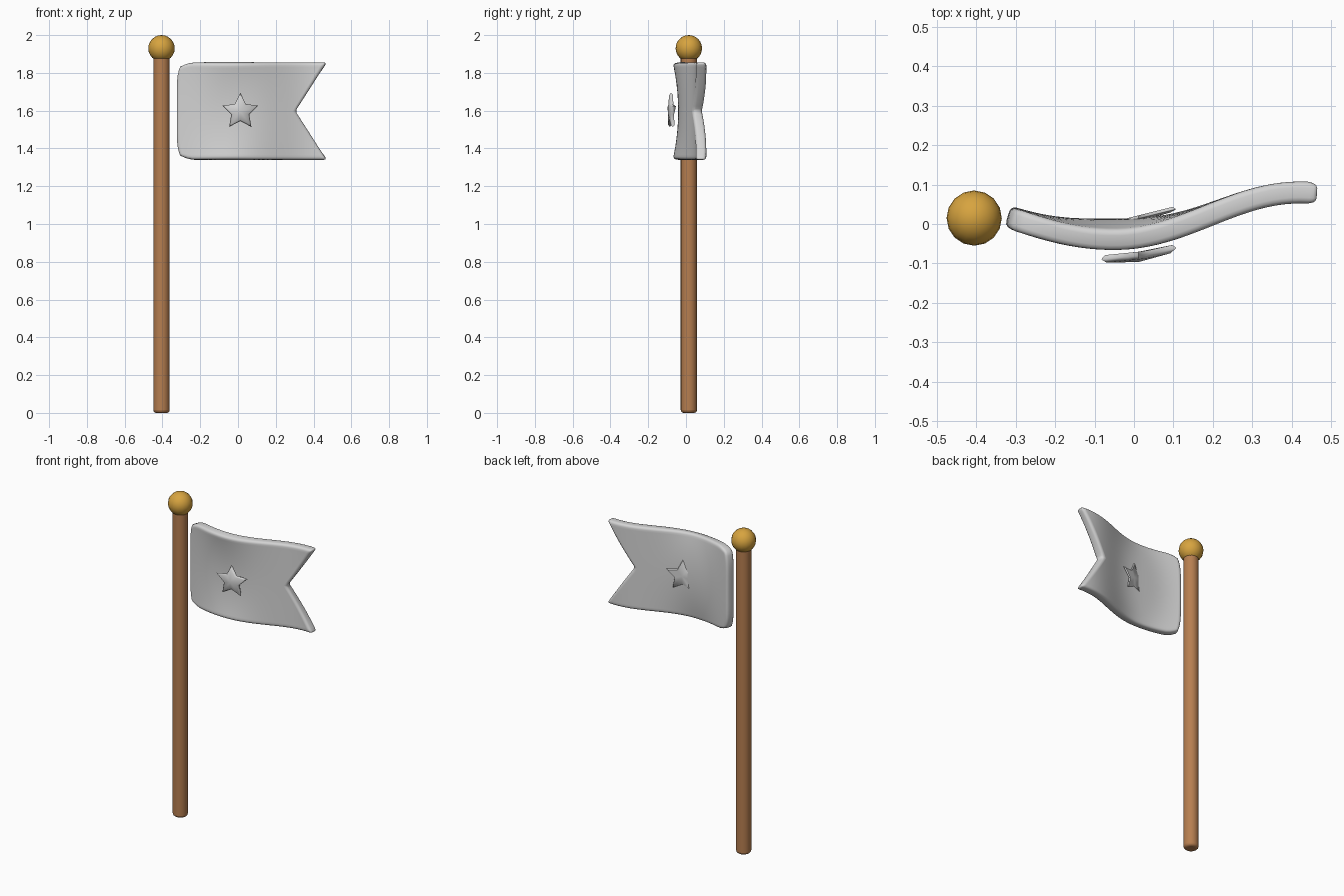
import bpy
import bmesh
from math import sin, cos, pi, exp

if "Cube" in bpy.data.objects:
    bpy.data.objects.remove(bpy.data.objects["Cube"])


def material(name, r, g, b):
    m = bpy.data.materials.new(name)
    m.use_nodes = True
    m.diffuse_color = (r, g, b, 1)
    m.node_tree.nodes["Principled BSDF"].inputs["Base Color"].default_value = (r, g, b, 1)
    return m


brown = material("brown wood", 0.47, 0.21, 0.08)
gold = material("gold", 0.68, 0.37, 0.05)
grey = material("pale grey cloth", 0.65, 0.65, 0.65)


def add_object(name, bm, mat):
    bmesh.ops.recalc_face_normals(bm, faces=bm.faces)
    mesh = bpy.data.meshes.new(name)
    bm.to_mesh(mesh)
    bm.free()
    mesh.materials.append(mat)
    ob = bpy.data.objects.new(name, mesh)
    bpy.context.collection.objects.link(ob)
    return ob


def smooth(ob, angle=50):
    bpy.ops.object.select_all(action="DESELECT")
    bpy.context.view_layer.objects.active = ob
    ob.select_set(True)
    bpy.ops.object.shade_smooth_by_angle(angle=angle * pi / 180)


def round_edges(ob, width, segments):
    mod = ob.modifiers.new("rounding", "BEVEL")
    mod.width, mod.segments = width, segments
    mod.limit_method, mod.angle_limit = "ANGLE", 0.87


POLE_X, POLE_Y = -0.405, 0.015

# Pole
bm = bmesh.new()
bmesh.ops.create_cone(bm, cap_ends=True, segments=20, radius1=0.043, radius2=0.043, depth=1.9)
bmesh.ops.translate(bm, verts=bm.verts, vec=(POLE_X, POLE_Y, 0.95))
pole = add_object("pole", bm, brown)
round_edges(pole, 0.015, 3)
smooth(pole)

# Ball on the pole top
bm = bmesh.new()
bmesh.ops.create_uvsphere(bm, u_segments=16, v_segments=12, radius=0.07)
bmesh.ops.translate(bm, verts=bm.verts, vec=(POLE_X, POLE_Y, 1.93))
smooth(add_object("pole_ball", bm, gold))


# Waving cloth: the wave is strongest along the top and bottom hems
def wave(x, t):
    length = 0.47 if x > -0.05 else 0.55
    hem = 0.019 - 0.061 * cos(pi * (x + 0.05) / length)
    return hem + 0.028 * (1 - t * t) * exp(-((x + 0.05) / 0.17) ** 2)


COLS, ROWS = 32, 20
MID_Z, HALF = 1.5975, 0.2575
bm = bmesh.new()
grid = []
for i in range(COLS + 1):
    u = i / COLS
    column = []
    for j in range(ROWS + 1):
        t = 2 * j / ROWS - 1
        left = -0.32 + 0.018 * abs(t) ** 6
        right = 0.30 + 0.17 * abs(t)
        x = left + (right - left) * u
        height = HALF - 0.022 * max(0, 1 - u / 0.1) ** 2
        column.append(bm.verts.new((x, wave(x, t), MID_Z + t * height)))
    grid.append(column)
for i in range(COLS):
    for j in range(ROWS):
        bm.faces.new((grid[i][j], grid[i + 1][j], grid[i + 1][j + 1], grid[i][j + 1]))
flag = add_object("flag", bm, grey)
thick = flag.modifiers.new("thickness", "SOLIDIFY")
thick.thickness, thick.offset = 0.055, 0
round_edges(flag, 0.015, 3)
smooth(flag)


# Padded stars, bent to follow the cloth
def star(name, bend, front, back):
    bm = bmesh.new()
    cx, cz = 0.012, 1.595

    def point(r, a, y):
        x = cx + r * sin(a)
        return bm.verts.new((x, bend(x) + y, cz + r * cos(a)))

    mid_front, mid_back = point(0, 0, front), point(0, 0, back)
    rims = []
    for k in range(10):
        r = 0.1 if k % 2 == 0 else 0.05
        a = k * pi / 5
        rims.append((point(r * 0.85, a, front * 0.6), point(r, a, 0), point(r * 0.9, a, back)))
    for k in range(10):
        a, b = rims[k], rims[(k + 1) % 10]
        bm.faces.new((mid_front, a[0], b[0]))
        bm.faces.new((a[0], a[1], b[1], b[0]))
        bm.faces.new((a[1], a[2], b[2], b[1]))
        bm.faces.new((mid_back, b[2], a[2]))
    smooth(add_object(name, bm, grey), 60)


star("front_star", lambda x: -0.09 + 0.1 * (x + 0.085) + 0.9 * max(0, x) ** 2, -0.016, 0.01)
# The back star is sunk in the cloth so that only one side shows
star("back_star", lambda x: 0.016 + 0.25 * (x - 0.02), -0.008, 0.008)
